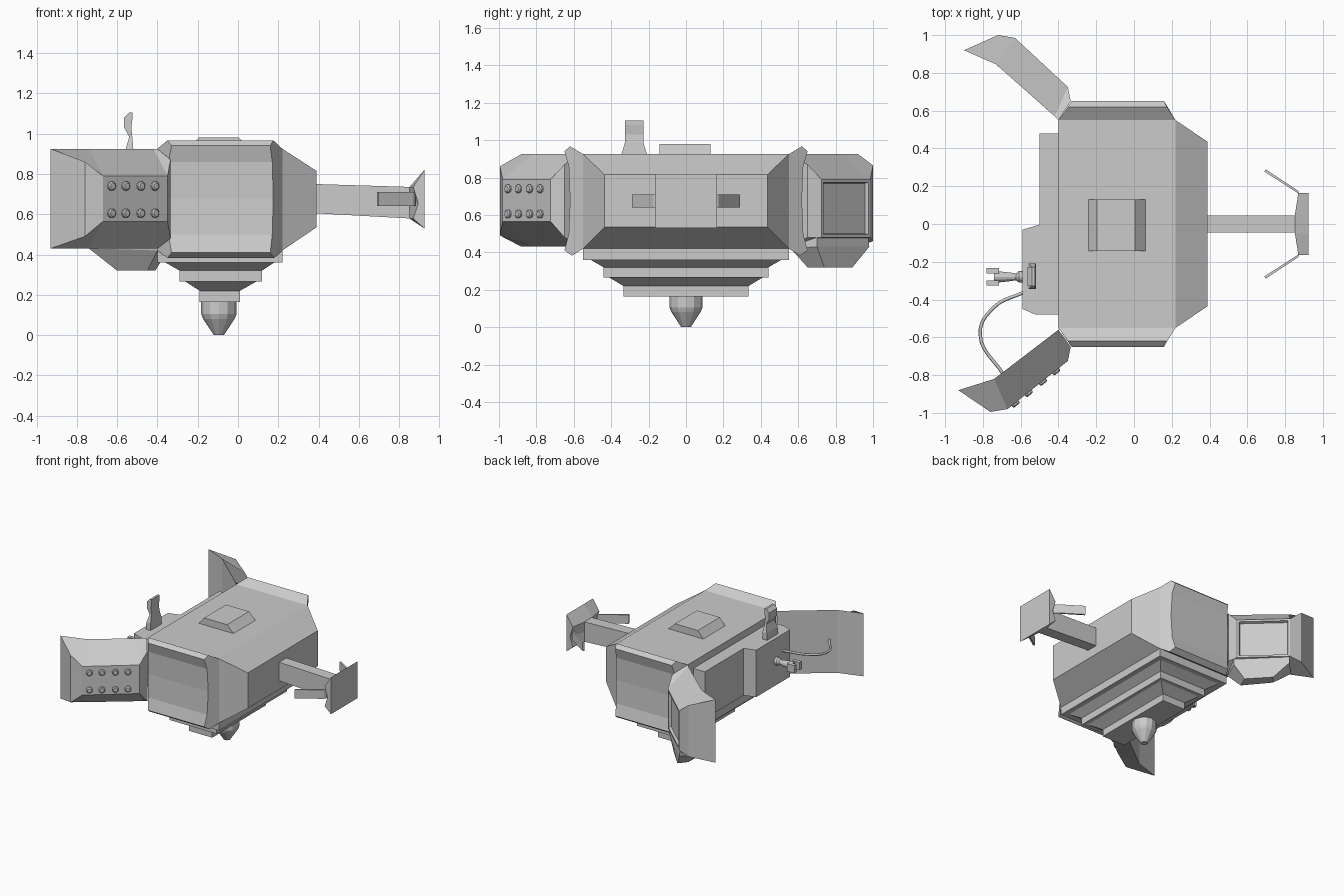
import bpy, bmesh, math
from mathutils import Vector, Matrix

if "Cube" in bpy.data.objects:
    bpy.data.objects.remove(bpy.data.objects["Cube"])


def finish(name, bm):
    bmesh.ops.recalc_face_normals(bm, faces=bm.faces)
    me = bpy.data.meshes.new(name)
    bm.to_mesh(me)
    bm.free()
    ob = bpy.data.objects.new(name, me)
    bpy.context.collection.objects.link(ob)
    return ob


def loft(name, rings, panel=None):
    """Skin closed rings with capped ends; panel=(i, j) recesses the quad between rings i, i+1 at side j."""
    bm = bmesh.new()
    vs = [[bm.verts.new(p) for p in r] for r in rings]
    n = len(rings[0])
    hit = None
    for i in range(len(vs) - 1):
        for j in range(n):
            k = (j + 1) % n
            f = bm.faces.new((vs[i][j], vs[i][k], vs[i + 1][k], vs[i + 1][j]))
            if panel == (i, j):
                hit = f
    bm.faces.new(vs[0])
    bm.faces.new(vs[-1])
    if hit:
        bmesh.ops.recalc_face_normals(bm, faces=bm.faces)
        bmesh.ops.inset_region(bm, faces=[hit], thickness=0.022)
        bmesh.ops.inset_region(bm, faces=[hit], thickness=0.008, depth=-0.02)
    return finish(name, bm)


def rect_x(x, y0, y1, z0, z1):
    return [(x, y0, z0), (x, y1, z0), (x, y1, z1), (x, y0, z1)]


def rect_z(z, x0, x1, y0, y1):
    return [(x0, y0, z), (x1, y0, z), (x1, y1, z), (x0, y1, z)]


def box(name, x0, x1, y0, y1, z0, z1):
    return loft(name, [rect_x(x0, y0, y1, z0, z1), rect_x(x1, y0, y1, z0, z1)])


def lathe(name, profile, origin, axis, sides=12):
    """Round part from (distance, radius) pairs along an axis."""
    q = Vector((0, 0, 1)).rotation_difference(Vector(axis))
    rings = [[Vector(origin) + q @ Vector((r * math.cos(2 * math.pi * k / sides),
                                            r * math.sin(2 * math.pi * k / sides), d))
              for k in range(sides)] for d, r in profile]
    return loft(name, rings)


# Main hull with tapered nose
loft("hull", [rect_x(-0.40, -0.55, 0.55, 0.42, 0.925),
              rect_x(0.22, -0.55, 0.55, 0.42, 0.925),
              rect_x(0.39, -0.435, 0.435, 0.535, 0.815)])

# Flared end caps with a shallow concave face
cap = [(0.55, 0.925, -0.40, 0.22), (0.62, 0.967, -0.35, 0.175), (0.65, 0.94, -0.33, 0.16),
       (0.627, 0.86, -0.345, 0.17), (0.62, 0.68, -0.35, 0.175), (0.627, 0.50, -0.345, 0.17),
       (0.65, 0.41, -0.33, 0.16), (0.61, 0.382, -0.35, 0.18), (0.55, 0.42, -0.40, 0.22)]
for s, side in ((-1, "front"), (1, "rear")):
    loft(side + "_end_cap", [[(xl, s * y, z) for y, z, xl, xr in cap],
                             [(xr, s * y, z) for y, z, xl, xr in cap]])

# Stepped belly
tiers = [(0.43, -0.40, 0.22, 0.55), (0.36, -0.40, 0.22, 0.55),
         (0.36, -0.36, 0.18, 0.51), (0.32, -0.29, 0.12, 0.44),
         (0.265, -0.29, 0.12, 0.44), (0.265, -0.26, 0.09, 0.41),
         (0.22, -0.19, 0.01, 0.335), (0.165, -0.19, 0.01, 0.335)]
loft("stepped_belly", [rect_z(z, x0, x1, -y, y) for z, x0, x1, y in tiers])

# Nozzle under the belly
lathe("belly_nozzle", [(-0.18, 0.07), (-0.165, 0.088), (-0.105, 0.088), (-0.08, 0.078), (0, 0.025)],
      (-0.095, 0, 0), (0, 0, -1))
nozzle = bpy.data.objects["belly_nozzle"]
nozzle.location.z = 0.0

# Roof hatch, sloped on two sides
loft("roof_hatch", [rect_z(0.92, -0.245, 0.065, -0.143, 0.13),
                    rect_z(0.98, -0.195, 0.005, -0.143, 0.13)])

# Back boxes
box("back_box", -0.50, -0.39, -0.48, 0.48, 0.50, 0.87)
foot = [(-0.49, 0.0), (-0.59, -0.03), (-0.59, -0.45), (-0.52, -0.48), (-0.49, -0.48)]
loft("back_module", [[(x, y, z) for x, y in foot] for z in (0.50, 0.87)])

# Upright fin on the back module
fin = [(0.85, -0.56, -0.52, 0.068), (0.925, -0.557, -0.52, 0.068), (0.985, -0.54, -0.525, 0.05),
       (1.03, -0.565, -0.53, 0.05), (1.08, -0.565, -0.523, 0.05), (1.105, -0.54, -0.523, 0.05)]
loft("upright_fin", [rect_z(z, x0, x1, -0.277 - w, -0.277 + w) for z, x0, x1, w in fin])

# Side spout with forked tip
lathe("spout", [(-0.02, 0.03), (0.03, 0.03), (0.045, 0.018), (0.07, 0.022), (0.14, 0.03), (0.16, 0.03)],
      (-0.58, -0.28, 0.69), (-1, 0, 0))
for s in (-1, 1):
    box("spout_prong", -0.78, -0.715, -0.28 + s * 0.032 - 0.014, -0.28 + s * 0.032 + 0.014, 0.66, 0.72)

# Hose from the module to the front pod
cu = bpy.data.curves.new("hose", "CURVE")
cu.dimensions = "3D"
cu.bevel_depth = 0.009
cu.bevel_resolution = 1
cu.resolution_u = 6
sp = cu.splines.new("BEZIER")
path = [(-0.58, -0.36, 0.74), (-0.74, -0.44, 0.72), (-0.815, -0.58, 0.70), (-0.69, -0.80, 0.69)]
sp.bezier_points.add(len(path) - 1)
for b, p in zip(sp.bezier_points, path):
    b.co = p
    b.handle_left_type = b.handle_right_type = "AUTO"
hose = bpy.data.objects.new("hose", cu)
bpy.context.collection.objects.link(hose)


# Angled pods: each ring runs inner low, outer low, outer high, inner high
def ring(inner, outer, zi, zo):
    return [(*inner, zi[0]), (*outer, zo[0]), (*outer, zo[1]), (*inner, zi[1])]


tall = (0.43, 0.925)
loft("front_pod", [ring((-0.40, -0.56), (-0.335, -0.65), tall, (0.48, 0.87)),
                   ring((-0.42, -0.575), (-0.35, -0.725), tall, (0.565, 0.79)),
                   ring((-0.74, -0.82), (-0.67, -0.98), tall, (0.565, 0.79)),
                   ring((-0.93, -0.88), (-0.76, -0.995), tall, (0.49, 0.86))])
loft("rear_pod", [ring((-0.40, 0.55), (-0.335, 0.65), tall, (0.48, 0.87)),
                  ring((-0.42, 0.57), (-0.35, 0.725), tall, (0.48, 0.79)),
                  ring((-0.73, 0.845), (-0.63, 0.985), tall, (0.48, 0.79)),
                  ring((-0.90, 0.92), (-0.72, 1.0), tall, (0.46, 0.865))], panel=(1, 1))

# Bulge below the rear pod
loft("rear_pod_bulge", [
    [(-0.40, 0.56, 0.48), (-0.345, 0.70, 0.48), (-0.63, 0.975, 0.48), (-0.76, 0.87, 0.48)],
    [(-0.40, 0.56, 0.42), (-0.345, 0.70, 0.43), (-0.63, 0.98, 0.43), (-0.74, 0.86, 0.43)],
    [(-0.45, 0.65, 0.32), (-0.41, 0.74, 0.32), (-0.55, 0.89, 0.32), (-0.60, 0.83, 0.32)]])

# Two rows of studs on the front pod
a, b = Vector((-0.35, -0.725, 0)), Vector((-0.67, -0.98, 0))
d = (b - a).normalized()
normal = Vector((-d.y, d.x, 0))
for x in (-0.415, -0.485, -0.56, -0.63):
    for z in (0.605, 0.74):
        p = a.lerp(b, (x - a.x) / (b.x - a.x)) + Vector((0, 0, z))
        lathe("pod_stud", [(-0.01, 0.023), (0.01, 0.023), (0.016, 0.016)], p, normal, 10)

# Boom and its end plate
loft("boom", [rect_x(0.38, -0.045, 0.045, 0.605, 0.75),
              rect_x(0.87, -0.045, 0.045, 0.578, 0.735)])
loft("boom_end_plate", [[(x, y, 0.735), (0.925, y, 0.82), (0.925, y, 0.53), (x, y, 0.578),
                         (x + m, y, 0.655)]
                        for y, x, m in ((-0.165, 0.87, 0.025), (-0.05, 0.852, 0), (0.05, 0.852, 0),
                                        (0.165, 0.87, 0.025))])

# Swept blades on the end plate
for s in (-1, 1):
    blade = [(0.88, s * 0.155), (0.87, s * 0.175), (0.697, s * 0.29), (0.69, s * 0.278)]
    loft("end_blade", [[(x, y, z) for x, y in blade] for z in (0.64, 0.71)])
